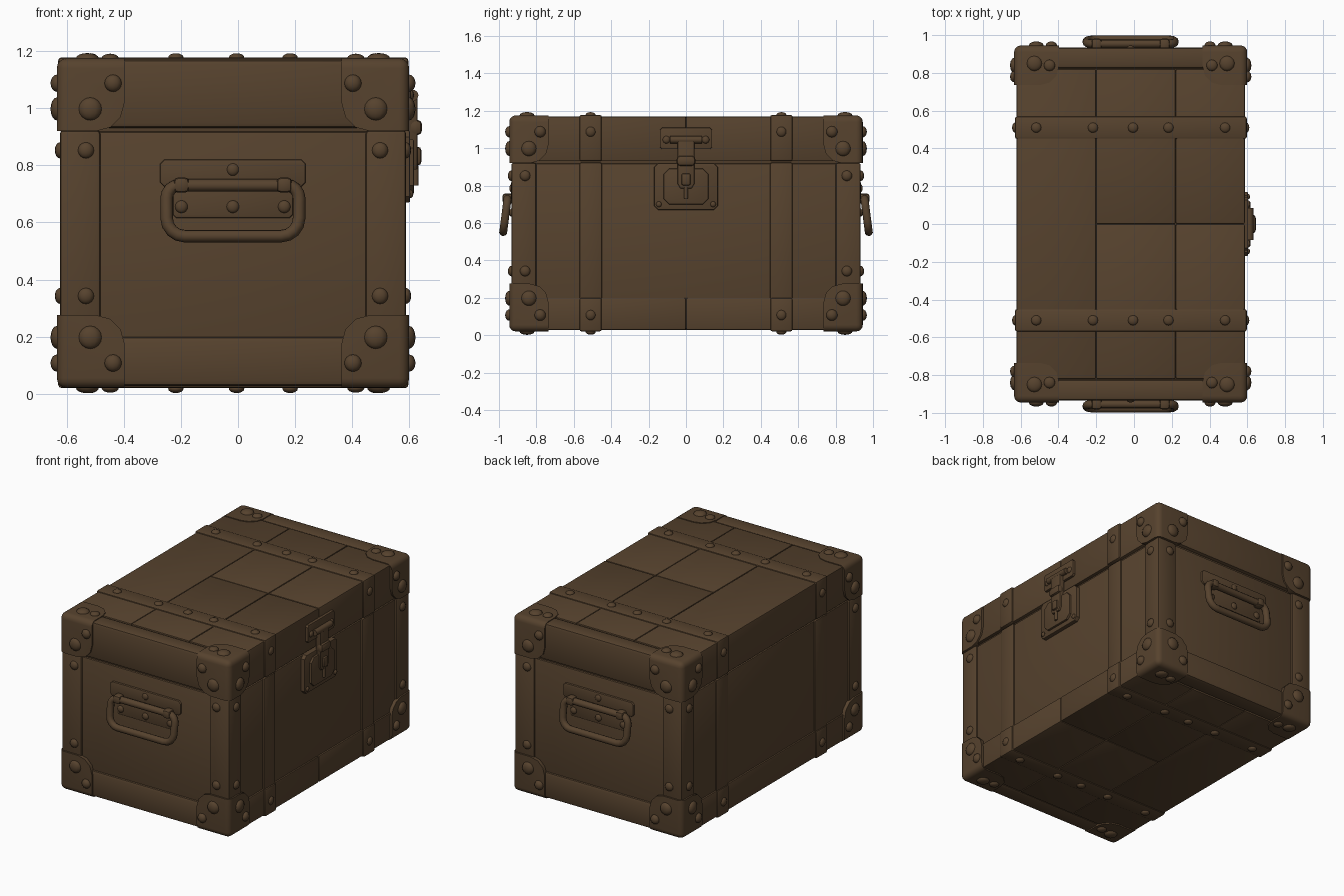
import bpy, bmesh, math
from mathutils import Vector, Matrix

if "Cube" in bpy.data.objects:
    bpy.data.objects.remove(bpy.data.objects["Cube"])

CX = -0.0175            # middle of the chest body along x
ZM = 0.5975             # middle of the chest body in height

brown = bpy.data.materials.new("aged brown")
brown.diffuse_color = (0.094, 0.055, 0.027, 1)
brown.use_nodes = True
brown.node_tree.nodes["Principled BSDF"].inputs["Base Color"].default_value = brown.diffuse_color


def finish(name, bm):
    bmesh.ops.recalc_face_normals(bm, faces=bm.faces)
    me = bpy.data.meshes.new(name)
    bm.to_mesh(me)
    bm.free()
    me.materials.append(brown)
    ob = bpy.data.objects.new(name, me)
    bpy.context.collection.objects.link(ob)
    bpy.ops.object.select_all(action='DESELECT')
    ob.select_set(True)
    bpy.context.view_layer.objects.active = ob
    bpy.ops.object.shade_smooth_by_angle(angle=math.radians(40))
    return ob


def cube(x0, x1, y0, y1, z0, z1):
    bm = bmesh.new()
    bmesh.ops.create_cube(bm, size=1)
    for v in bm.verts:
        v.co = Vector((x0 + (v.co.x + .5) * (x1 - x0), y0 + (v.co.y + .5) * (y1 - y0),
                       z0 + (v.co.z + .5) * (z1 - z0)))
    return bm


def box(name, x0, x1, y0, y1, z0, z1, bevel=0.008):
    bm = cube(x0, x1, y0, y1, z0, z1)
    bmesh.ops.bevel(bm, geom=bm.edges[:], offset=bevel, segments=2, profile=.5, affect='EDGES')
    return finish(name, bm)


def plate(name, outline, base, depth, axis, bevel=0.006):
    """Outline of (across, z) points pushed out along x or y from base."""
    bm = bmesh.new()
    place = (lambda a, z: (base, a, z)) if axis == 'x' else (lambda a, z: (a, base, z))
    f = bm.faces.new([bm.verts.new(place(a, z)) for a, z in outline])
    r = bmesh.ops.extrude_face_region(bm, geom=[f])
    vs = [g for g in r['geom'] if isinstance(g, bmesh.types.BMVert)]
    bmesh.ops.translate(bm, verts=vs, vec=(depth, 0, 0) if axis == 'x' else (0, depth, 0))
    top = set(vs)
    rim = [e for e in bm.edges if e.verts[0] in top and e.verts[1] in top]
    bmesh.ops.bevel(bm, geom=rim, offset=bevel, segments=2, profile=.5, affect='EDGES')
    return finish(name, bm)


def chamfered(a0, a1, z0, z1, c):
    return [(a0 + c, z0), (a1 - c, z0), (a1, z0 + c), (a1, z1 - c),
            (a1 - c, z1), (a0 + c, z1), (a0, z1 - c), (a0, z0 + c)]


def tube(name, pts, r, cyclic=False):
    cu = bpy.data.curves.new(name, 'CURVE')
    cu.dimensions = '3D'
    cu.bevel_depth, cu.bevel_resolution, cu.use_fill_caps = r, 3, True
    sp = cu.splines.new('POLY')
    sp.points.add(len(pts) - 1)
    for p, c in zip(sp.points, pts):
        p.co = (*c, 1)
    sp.use_cyclic_u = cyclic
    sp.use_smooth = True
    cu.materials.append(brown)
    ob = bpy.data.objects.new(name, cu)
    bpy.context.collection.objects.link(ob)
    return ob


# Inner core, seen only in the seams and as the recessed side panels
box("body_core", -0.612, 0.577, -0.922, 0.922, 0.04, 0.918)
box("lid_core", -0.60, 0.565, -0.91, 0.91, 0.90, 1.155)

# Planked lid and base: end boards, planks between them
for part, z0, z1 in (("lid", 0.93, 1.17), ("base", 0.028, 0.2)):
    for s in (-1, 1):
        y0, y1 = sorted((s * 0.822, s * 0.935))
        box(part + "_end_board", -0.625, 0.59, y0, y1, z0, z1, 0.018)
    box(part + "_plank_left", -0.622, -0.201, -0.82, 0.82, z0, z1, 0.008)
    for y0, y1 in ((-0.82, -0.001), (0.001, 0.82)):
        box(part + "_plank_middle", -0.199, 0.219, y0, y1, z0, z1, 0.005)
        box(part + "_plank_right", 0.221, 0.587, y0, y1, z0, z1, 0.008)
    # Straps wrapping around the chest
    for s in (-1, 1):
        lo, hi = (z0, z1 + 0.008) if part == "lid" else (z0 - 0.008, z1)
        box(part + "_strap", -0.63, 0.597, s * 0.51 - 0.06, s * 0.51 + 0.06, lo, hi, 0.012)

# Corner posts and upright side straps
for sy in (-1, 1):
    y0, y1 = sorted((sy * 0.80, sy * 0.934))
    box("corner_post_left", -0.624, -0.482, y0, y1, 0.1, 0.922, 0.012)
    box("corner_post_right", 0.447, 0.589, y0, y1, 0.1, 0.922, 0.012)
    box("side_strap", -0.622, 0.587, sy * 0.51 - 0.06, sy * 0.51 + 0.06, 0.1, 0.922, 0.008)

# Metal corner caps with cut inner corners
for sx in (-1, 1):
    for sy in (-1, 1):
        for sz in (-1, 1):
            out = Vector((CX + sx * 0.617, sy * 0.945, ZM + sz * 0.5775))
            inn = Vector((CX + sx * 0.380, sy * 0.735, ZM + sz * 0.322))
            a, b = [min(p) for p in zip(out, inn)], [max(p) for p in zip(out, inn)]
            bm = cube(a[0], b[0], a[1], b[1], a[2], b[2])
            iv = min(bm.verts, key=lambda v: (v.co - inn).length)
            ov = min(bm.verts, key=lambda v: (v.co - out).length)
            outer = [e for e in bm.edges if iv not in e.verts and ov in e.verts]
            r = bmesh.ops.bevel(bm, geom=outer, offset=0.035, segments=4,
                                profile=.5, affect='EDGES')
            inner = [e for e in bm.edges if iv in e.verts]
            bmesh.ops.bevel(bm, geom=inner, offset=0.10, segments=3, profile=.5, affect='EDGES')
            finish("corner_cap", bm)

# Domed rivets, gathered in one mesh
rivets = bmesh.new()


def rivet(pos, axis, r, h=0.022):
    scale = [r, r, r]
    scale[axis] = h
    bmesh.ops.create_uvsphere(rivets, u_segments=12, v_segments=8, radius=1,
                              matrix=Matrix.Translation(pos) @ Matrix.Diagonal((*scale, 1)))


for sx in (-1, 1):
    for sy in (-1, 1):
        for sz in (-1, 1):
            zb, zs = ZM + sz * 0.40, ZM + sz * 0.49
            # Corner caps: one large and one small rivet on each outer face
            rivet((CX + sx * 0.50, sy * 0.945, zb), 1, 0.04)
            rivet((CX + sx * 0.42, sy * 0.945, zs), 1, 0.03)
            rivet((CX + sx * 0.617, sy * 0.84, zb), 0, 0.04)
            rivet((CX + sx * 0.617, sy * 0.78, zs), 0, 0.03)
            rivet((CX + sx * 0.51, sy * 0.85, ZM + sz * 0.5775), 2, 0.04, 0.018)
            rivet((CX + sx * 0.43, sy * 0.84, ZM + sz * 0.5775), 2, 0.03, 0.016)
            # Posts
            zp = ZM + sz * 0.255
            rivet((CX + sx * 0.515, sy * 0.934, zp), 1, 0.028, 0.018)
            rivet((CX + sx * 0.606, sy * 0.86, zp), 0, 0.028, 0.018)
            # Straps
            rivet((CX + sx * 0.612, sy * 0.51, ZM + sz * 0.49), 0, 0.027, 0.016)
            rivet((CX + sx * 0.50, sy * 0.51, ZM + sz * 0.58), 2, 0.027, 0.015)
            rivet((CX + sx * 0.20, sy * 0.51, ZM + sz * 0.58), 2, 0.027, 0.015)
            if sx > 0:
                rivet((-0.005, sy * 0.51, ZM + sz * 0.58), 2, 0.027, 0.015)

# Drop handles on both ends
HX = -0.018
for s in (-1, 1):
    plate("handle_top_plate", chamfered(HX - 0.255, HX + 0.255, 0.725, 0.82, 0.015),
          s * 0.915, s * 0.02, 'y')
    plate("handle_back_plate", chamfered(HX - 0.21, HX + 0.21, 0.615, 0.74, 0.012),
          s * 0.915, s * 0.016, 'y')
    ring = []
    for cx, cz, a0 in ((0.17, 0.685, 0), (-0.17, 0.685, 90), (-0.17, 0.615, 180), (0.17, 0.615, 270)):
        rad = 0.045 if cz > 0.65 else 0.063
        for k in range(5):
            t = math.radians(a0 + k * 22.5)
            x = math.copysign(0.232 - rad, cx) + rad * math.cos(t)
            z = cz + rad * math.sin(t)
            ring.append((HX + x, s * (0.954 + (0.73 - z) * 0.13), z))
    tube("drop_handle", ring, 0.022, True)
    for cx in (-0.18, 0.18):
        y0, y1 = sorted((s * 0.92, s * 0.982))
        box("handle_clip", HX + cx - 0.027, HX + cx + 0.027, y0, y1, 0.704, 0.758, 0.016)
    for x, z in ((-0.18, 0.655), (0.18, 0.655), (0, 0.655), (0, 0.785)):
        rivet((HX + x, s * 0.932, z), 1, 0.022, 0.013)

# Latch: lock plate below the seam, hasp plate on the lid
plate("lock_plate", [(-0.15, 0.67), (0.15, 0.67), (0.17, 0.69), (0.17, 0.90), (0.15, 0.92),
                     (-0.15, 0.92), (-0.17, 0.90), (-0.17, 0.69)], 0.57, 0.033, 'x')
plate("lock_raised_plate", chamfered(-0.12, 0.12, 0.70, 0.89, 0.03), 0.59, 0.027, 'x')
plate("hasp_plate", chamfered(-0.14, 0.14, 0.995, 1.11, 0.012), 0.575, 0.029, 'x')
plate("hasp", [(-0.03, 0.785), (0.03, 0.785), (0.045, 0.81), (0.045, 1.05), (-0.045, 1.05),
               (-0.045, 0.81)], 0.595, 0.034, 'x')
box("hasp_catch", 0.60, 0.645, -0.05, 0.05, 0.905, 0.96, 0.018)
box("lock_knob", 0.60, 0.642, -0.025, 0.025, 0.80, 0.865, 0.012)
tube("hasp_pin", [(0.612, -0.085, 1.045), (0.612, 0.085, 1.045)], 0.02)
tube("lock_pin", [(0.622, 0, 0.73), (0.622, 0, 0.80)], 0.01)
for y in (-0.105, 0.105):
    rivet((0.604, y, 1.045), 0, 0.02, 0.012)
    rivet((0.604, y * 1.38, 0.70), 0, 0.015, 0.01)

finish("rivets", rivets)
